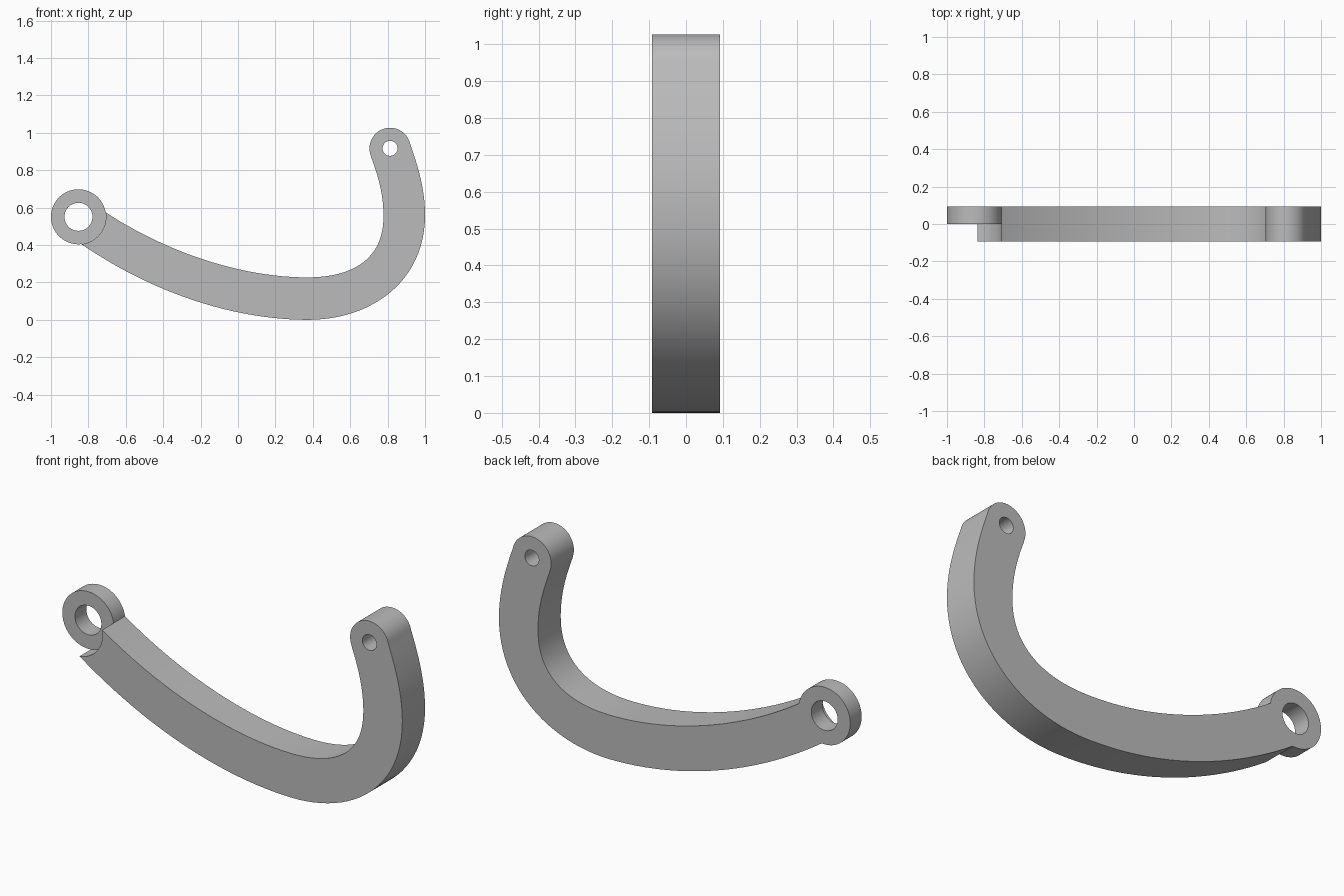
import bpy, bmesh
from math import radians, cos, sin
from mathutils import Vector
from mathutils.geometry import interpolate_bezier

if "Cube" in bpy.data.objects:
    bpy.data.objects.remove(bpy.data.objects["Cube"])

HALF = 0.0925                                   # half of the arm thickness
RING, RING_R, RING_HOLE = (-0.853, 0.551), 0.147, 0.075
TIP, TIP_R, TIP_HOLE = (0.813, 0.917), 0.11, 0.04

steel = bpy.data.materials.new("plain grey")
steel.use_nodes = True
grey = (0.5, 0.5, 0.5, 1)
steel.diffuse_color = grey
steel.node_tree.nodes["Principled BSDF"].inputs["Base Color"].default_value = grey


def arc(centre, r, a, b, steps):
    angles = [radians(a + (b - a) * i / steps) for i in range(steps + 1)]
    return [(centre[0] + r * cos(t), centre[1] + r * sin(t)) for t in angles]


def circle(centre, r, steps=48):
    return arc(centre, r, 0, 360, steps)[:-1]


def smooth_path(points, steps=24):
    """Chain of cubic segments: knot, handle, handle, knot, ..."""
    path = []
    for i in range(0, len(points) - 1, 3):
        k0, h0, h1, k1 = [Vector(p) for p in points[i:i + 4]]
        path += [tuple(p) for p in interpolate_bezier(k0, h0, h1, k1, steps + 1)][:-1]
    return path + [points[-1]]


def slab(name, loops, y0, y1):
    """Fill outlines (the later ones are holes) and extrude along y."""
    bm = bmesh.new()
    for loop in loops:
        verts = [bm.verts.new((x, y0, z)) for x, z in loop]
        for a, b in zip(verts, verts[1:] + verts[:1]):
            bm.edges.new((a, b))
    bmesh.ops.triangle_fill(bm, edges=bm.edges[:], use_beauty=True, normal=(0, -1, 0))
    new = bmesh.ops.extrude_face_region(bm, geom=bm.faces[:], use_keep_orig=True)
    moved = [g for g in new["geom"] if isinstance(g, bmesh.types.BMVert)]
    bmesh.ops.translate(bm, verts=moved, vec=(0, y1 - y0, 0))
    bmesh.ops.recalc_face_normals(bm, faces=bm.faces[:])
    mesh = bpy.data.meshes.new(name)
    bm.to_mesh(mesh)
    bm.free()
    mesh.materials.append(steel)
    obj = bpy.data.objects.new(name, mesh)
    bpy.context.collection.objects.link(obj)
    return obj


# Curved arm: outer edge, rounded tip, inner edge, hollow seat for the ring
seat = arc(RING, RING_R, 9.4, -84, 24)
outer = smooth_path([seat[-1], (-0.45, 0.14), (-0.02, 0.002), (0.37, 0),
                     (0.72, 0), (1, 0.21), (1, 0.56),
                     (1, 0.70), (0.96, 0.83), (0.917, 0.95)])
inner = smooth_path([seat[0], (-0.38, 0.36), (0.02, 0.227), (0.37, 0.227),
                     (0.62, 0.227), (0.778, 0.33), (0.778, 0.553),
                     (0.778, 0.67), (0.75, 0.77), (0.708, 0.88)])
tip = arc(TIP, TIP_R, 17.6, 199.4, 32)
outline = outer[:-1] + tip + inner[-2:0:-1] + seat[:-1]
arm = slab("curved_arm", [outline, circle(TIP, TIP_HOLE)], -HALF, HALF)

# Half-thickness pivot ring at the back, sharing its rim points with the seat
rim = seat[::-1] + arc(RING, RING_R, 9.4, 276, 64)[1:-1]
ring = slab("pivot_ring", [rim, circle(RING, RING_HOLE)], 0, HALF)

# Fuse the ring to the arm
union = arm.modifiers.new("fuse", "BOOLEAN")
union.operation = "UNION"
union.solver = "EXACT"
union.object = ring
bpy.context.view_layer.objects.active = arm
arm.select_set(True)
bpy.ops.object.modifier_apply(modifier=union.name)
bpy.data.objects.remove(ring)
bpy.ops.object.shade_smooth_by_angle(angle=radians(30))
